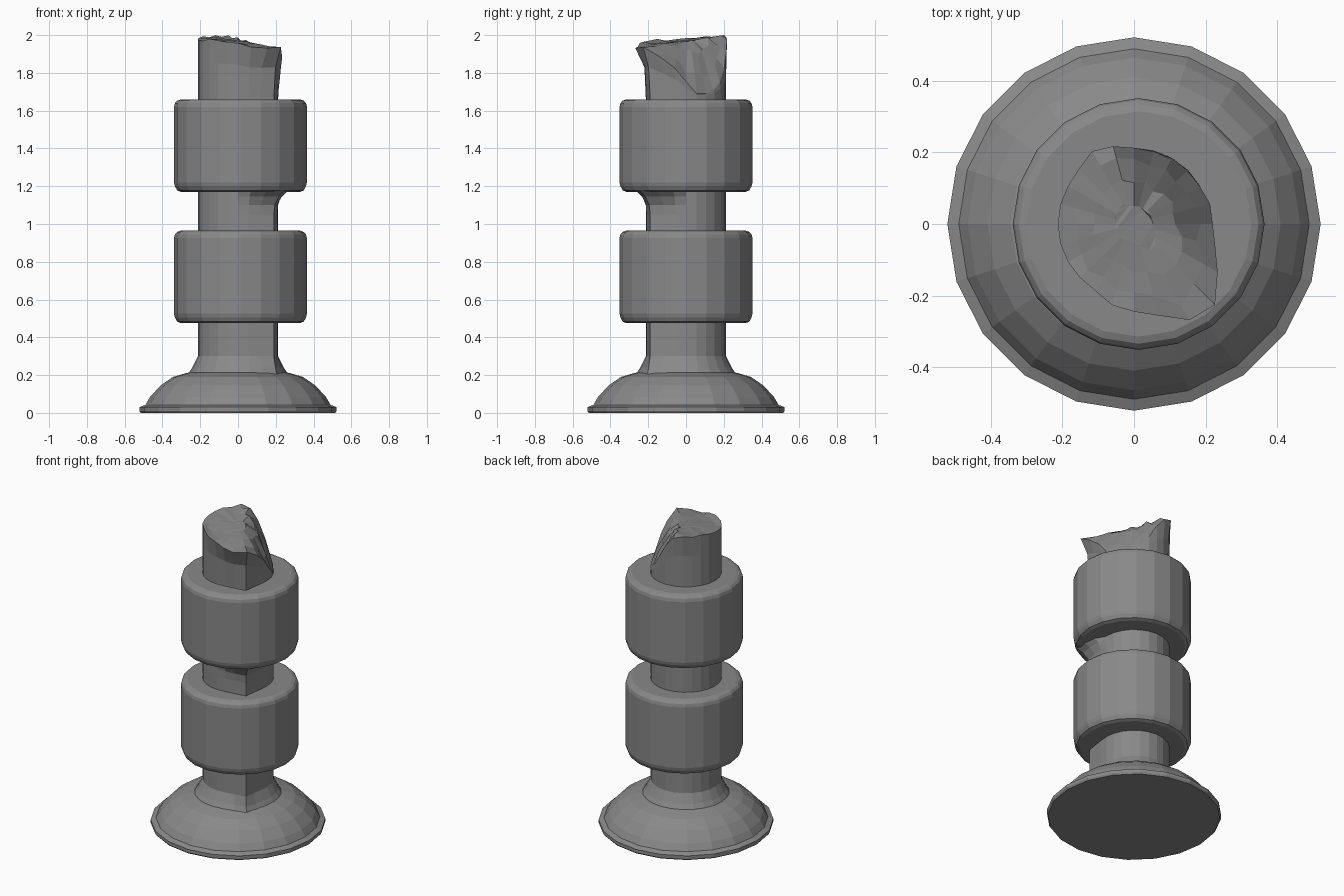
import bpy, bmesh, math, random
from mathutils import Vector

if "Cube" in bpy.data.objects:
    bpy.data.objects.remove(bpy.data.objects["Cube"])

random.seed(4)

stone = bpy.data.materials.new("dark_stone")
stone.diffuse_color = (0.25, 0.25, 0.25, 1)
stone.use_nodes = True
stone.node_tree.nodes["Principled BSDF"].inputs["Base Color"].default_value = stone.diffuse_color


def loft(name, rings, center=(0, 0)):
    """Join closed rings of points with quads and cap both ends."""
    bm = bmesh.new()
    rows = [[bm.verts.new((p[0] + center[0], p[1] + center[1], p[2])) for p in r] for r in rings]
    n = len(rows[0])
    for a, b in zip(rows, rows[1:]):
        for i in range(n):
            j = (i + 1) % n
            bm.faces.new((a[i], a[j], b[j], b[i]))
    bm.faces.new(rows[0][::-1])
    bm.faces.new(rows[-1])
    bmesh.ops.triangulate(bm, faces=[f for f in bm.faces if len(f.verts) > 4])
    bmesh.ops.recalc_face_normals(bm, faces=bm.faces)
    mesh = bpy.data.meshes.new(name)
    bm.to_mesh(mesh)
    bm.free()
    mesh.materials.append(stone)
    ob = bpy.data.objects.new(name, mesh)
    bpy.context.collection.objects.link(ob)
    return ob


def circle(r, z, n=20):
    return [(r * math.cos(math.tau * i / n), r * math.sin(math.tau * i / n), z) for i in range(n)]


# Flared foot with a thin lip
foot = [(0.515, 0), (0.522, 0.01), (0.522, 0.03), (0.49, 0.043), (0.465, 0.085), (0.41, 0.145),
        (0.345, 0.19), (0.27, 0.212), (0.2, 0.22)]
loft("foot", [circle(r, z) for r, z in foot])

# Two rounded collars
collar = [(0.2, 0), (0.315, 0), (0.335, 0.008), (0.347, 0.03), (0.352, 0.05),
          (0.352, 0.45), (0.347, 0.47), (0.335, 0.483), (0.315, 0.49), (0.2, 0.49)]
for name, z0 in (("lower_collar", 0.475), ("upper_collar", 1.17)):
    loft(name, [circle(r, z0 + z) for r, z in collar], (0.013, 0))

# Shaft: round, with one ridge running down the front right
N = 24
RIDGE = 21


def shaft_ring(z, r, ridge, near=0.33, far=0.06):
    weights = (1.0, near, far)
    pts = []
    for i in range(N):
        a = math.tau * i / N
        d = abs(i - RIDGE)
        rr = r + (ridge - r) * (weights[d] if d < 3 else 0)
        pts.append((rr * math.cos(a), rr * math.sin(a), z))
    return pts


rings = [shaft_ring(*v) for v in (
    (0.205, 0.265, 0.29), (0.24, 0.242, 0.28), (0.30, 0.213, 0.268), (1.05, 0.213, 0.268),
    (1.10, 0.213, 0.275, 0.4, 0.1), (1.145, 0.213, 0.305, 0.6, 0.25),
    (1.18, 0.213, 0.345, 0.75, 0.4), (1.2, 0.213, 0.268), (1.67, 0.213, 0.268))]


# Broken top: tilted fracture with a rounded, crumbled back right shoulder
def break_height(x, y, rough):
    s = max(0, 0.814 * x + 0.58 * y - 0.06)
    return min(2.0, 1.97 - 0.08 * x + 0.08 * y - 0.9 * s - 6 * s * s + random.uniform(-rough, rough))


rim_r = [.22, .22, .212, .207, .207, .21, .213, .225, .235, .218, .213, .213,
         .213, .213, .213, .213, .216, .235, .245, .265, .31, .32, .27, .235]
rim = []
for i, r in enumerate(rim_r):
    a = math.tau * i / N
    x, y = r * math.cos(a), r * math.sin(a)
    rim.append((x, y, max(1.69, break_height(x, y, 0.012))))
base = rings[-1]
rings.append([tuple(Vector(b).lerp(Vector((b[0] * .6 + t[0] * .4, b[1] * .6 + t[1] * .4, t[2])), 0.6))
              for b, t in zip(base, rim)])
rings.append(rim)
for k in (0.8, 0.55, 0.25):
    inner = []
    for p in rim:
        f = k + random.uniform(-0.08, 0.08) * k
        x, y = p[0] * f, p[1] * f
        crumbled = 0.814 * x + 0.58 * y > 0.05
        inner.append((x, y, break_height(x, y, 0.03 * k if crumbled else 0.006 * k)))
    rings.append(inner)
loft("broken_shaft", rings)
